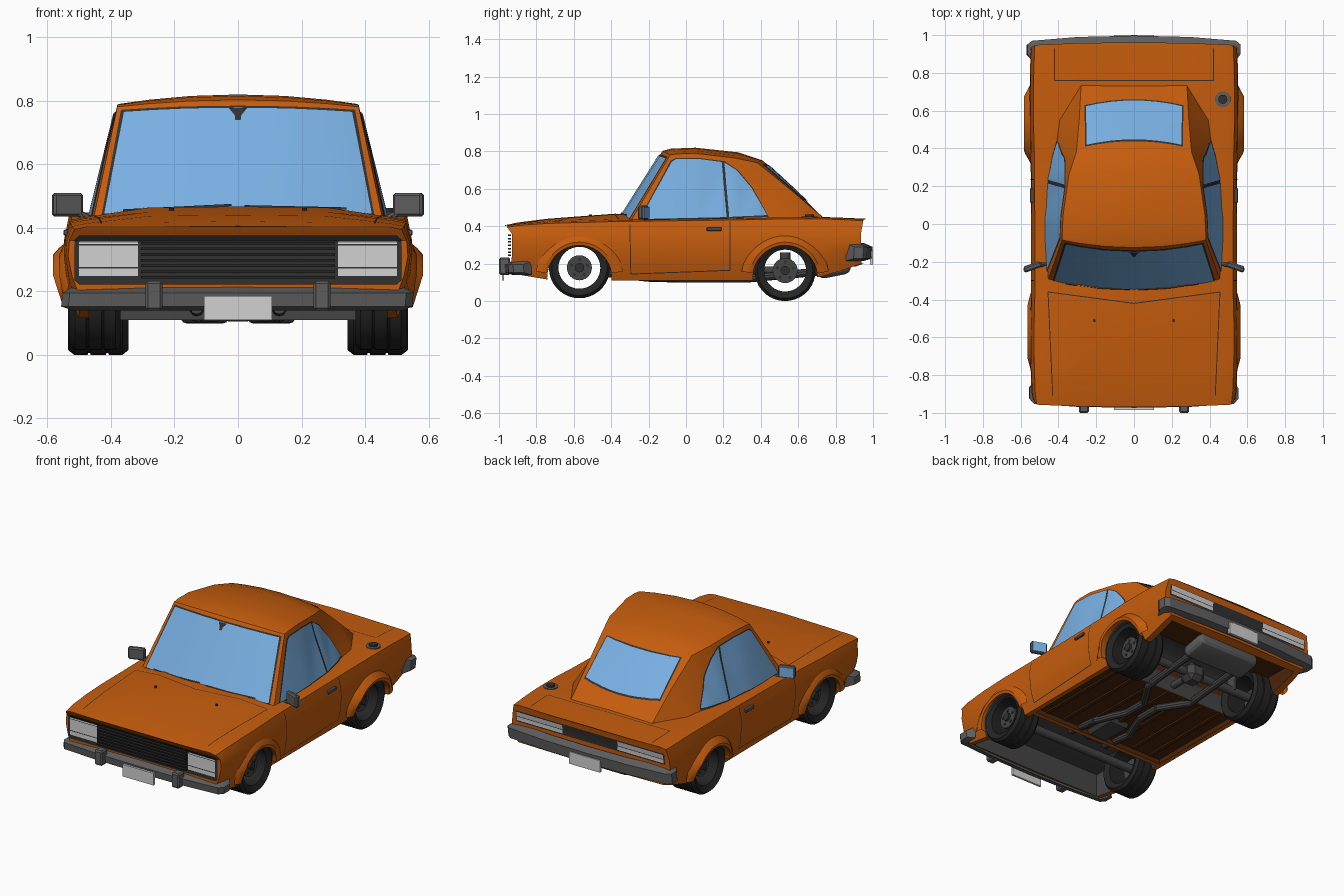
import bpy, bmesh, math
from mathutils import Vector, Matrix
from mathutils.bvhtree import BVHTree

if "Cube" in bpy.data.objects:
    bpy.data.objects.remove(bpy.data.objects["Cube"])


def material(name, rgb):
    m = bpy.data.materials.new(name)
    m.diffuse_color = (*rgb, 1)
    m.use_nodes = True
    m.node_tree.nodes["Principled BSDF"].inputs["Base Color"].default_value = m.diffuse_color
    return m


ORANGE = material("orange paint", (0.56, 0.108, 0.004))
GLASS = material("blue glass", (0.19, 0.43, 0.76))
RUBBER = material("black rubber", (0.018, 0.018, 0.018))
TRIM = material("dark trim", (0.03, 0.03, 0.03))
GREY = material("bumper grey", (0.11, 0.11, 0.11))
LAMP = material("pale lamp", (0.64, 0.64, 0.64))
STEEL = material("dark steel", (0.06, 0.06, 0.06))
UNDER = material("underbody brown", (0.07, 0.018, 0.003))
PAINTS = (ORANGE, STEEL, UNDER)


def finish(name, bm, *mats):
    me = bpy.data.meshes.new(name)
    bm.to_mesh(me)
    bm.free()
    for m in mats:
        me.materials.append(m)
    ob = bpy.data.objects.new(name, me)
    bpy.context.collection.objects.link(ob)
    return ob


def loft(name, rings, *mats, caps=True, ring_closed=True, loop=False, tri=False):
    """Skin a list of equal rings; caps bridge each end ring left to right."""
    bm = bmesh.new()
    rows = [[bm.verts.new(p) for p in r] for r in rings]
    m = len(rows[0])
    pairs = list(zip(rows, rows[1:])) + ([(rows[-1], rows[0])] if loop else [])
    for a, b in pairs:
        for i in range(m if ring_closed else m - 1):
            j = (i + 1) % m
            bm.faces.new((a[i], a[j], b[j], b[i]))
    if caps:
        for r in (rows[0], rows[-1]):
            for i in range(m // 2):
                vs = [r[i], r[i + 1], r[m - i - 1], r[(m - i) % m]]
                bm.faces.new(list(dict.fromkeys(vs)))
    bmesh.ops.recalc_face_normals(bm, faces=bm.faces)
    if tri:
        bmesh.ops.triangulate(bm, faces=bm.faces[:])
    return finish(name, bm, *mats)


def mirror_ring(half):
    return half + [(-x, y, z) for x, y, z in half[-2:0:-1]]


def box(name, lo, hi, *mats, bevel=0.0, index=0, segments=1):
    bm = bmesh.new()
    bmesh.ops.create_cube(bm, size=1)
    for v in bm.verts:
        v.co = [l + (c + 0.5) * (h - l) for c, l, h in zip(v.co, lo, hi)]
    if bevel:
        bmesh.ops.bevel(bm, geom=bm.edges[:], offset=bevel, segments=segments, profile=.5, affect='EDGES')
    for f in bm.faces:
        f.material_index = index
    return finish(name, bm, *mats)


def tube(name, a, b, r, *mats, seg=16, index=0):
    a, b = Vector(a), Vector(b)
    bm = bmesh.new()
    rot = (b - a).to_track_quat('Z', 'Y').to_matrix().to_4x4()
    bmesh.ops.create_cone(bm, cap_ends=True, segments=seg, radius1=r, radius2=r,
                          depth=(b - a).length, matrix=Matrix.Translation((a + b) / 2) @ rot)
    for f in bm.faces:
        f.material_index = index
    return finish(name, bm, *mats)


def plate(name, polys, axis, sgn, mat, off, tree):
    """Flat outlines projected along an axis onto a surface, as thin skins."""
    others = [a for a in range(3) if a != axis]
    bm = bmesh.new()
    for poly in polys:
        vs = []
        for p in poly:
            co = [0, 0, 0]
            co[others[0]], co[others[1]], co[axis] = p[0], p[1], 2 * sgn
            vs.append(bm.verts.new(co))
        bm.faces.new(vs)
    for a in others:
        for k in range(-25, 26):
            co, no = Vector(), Vector()
            co[a], no[a] = k * 0.04 + 0.0007, 1
            bmesh.ops.bisect_plane(bm, geom=bm.verts[:] + bm.edges[:] + bm.faces[:],
                                   plane_co=co, plane_no=no)
    d = Vector()
    d[axis] = -sgn
    for v in bm.verts[:]:
        hit, n, _, _ = tree.ray_cast(v.co, d)
        if hit is None:
            bm.verts.remove(v)
        else:
            v.co = hit + n * (off if n.dot(d) < 0 else -off)
    bm.normal_update()
    for f in bm.faces:
        if f.normal[axis] * sgn < 0:
            f.normal_flip()
    return finish(name, bm, mat)


def strip(pts, w=0.005):
    out = []
    for a, b in zip(pts, pts[1:]):
        a, b = Vector(a), Vector(b)
        n = (b - a).orthogonal().normalized() * w / 2
        out.append([a + n, b + n, b - n, a - n])
    return out


def rect(x0, x1, z0, z1):
    return [(x0, z0), (x1, z0), (x1, z1), (x0, z1)]


def tree_of(ob):
    return BVHTree.FromPolygons([v.co for v in ob.data.vertices], [p.vertices[:] for p in ob.data.polygons])


# Lower body: y, bottom, half width, shoulder height, centre height
rows = [(-.945, .16, .535, .395, .405), (-.90, .14, .543, .405, .42), (-.74, .115, .548, .415, .44),
        (-.57, .115, .55, .42, .453), (-.38, .11, .545, .425, .467), (0, .11, .545, .43, .45),
        (.34, .11, .547, .435, .45), (.53, .12, .552, .44, .45), (.72, .13, .552, .44, .45),
        (.85, .165, .55, .435, .445), (.95, .20, .545, .43, .44)]
rings = []
for y, zb, xm, zs, zt in rows:
    half = [(0, zb), (xm - .045, zb), (xm - .012, min(zb + .09, .26)), (xm, .31), (xm - .004, .36),
            (xm - .02, zs), (xm - .06, zs + .008), (.28, zt - .003), (0, zt)]
    lip = (-.025 if y < 0 else .012) if abs(y) > .94 else 0
    ring = []
    for x, z in half:
        yy = y + (lip if z > (.37 if y < 0 else .4) else 0)
        ring.append((x, yy * (1 - .016 * (x / .55) ** 2 * (abs(y) > .8)), z))
    rings.append(mirror_ring(ring))
body = loft("car_body", rings, *PAINTS, tri=True)
body_tree = tree_of(body)

# Hollow underside and wheel openings
WHEELS = [("front", -.57, .178, .45, .08, .563), ("rear", .53, .163, .44, .095, .583)]
cutters = [box("cut", (-.47, -.90, -.1), (.47, -.36, .29), *PAINTS, index=1),
           box("cut", (-.47, -.33, -.1), (.47, .35, .14), *PAINTS, index=2),
           box("cut", (-.465, .38, -.1), (.465, .90, .25), *PAINTS, index=2)]
cutters += [tube("cut", (-.8, w[1], .125), (.8, w[1], .125), .172, *PAINTS, seg=40, index=1) for w in WHEELS]
bpy.context.view_layer.objects.active = body
for c in cutters:
    mod = body.modifiers.new("cut", 'BOOLEAN')
    mod.operation, mod.solver, mod.object = 'DIFFERENCE', 'EXACT', c
    bpy.ops.object.modifier_apply(modifier=mod.name)
    bpy.data.objects.remove(c)

# Cabin: y, centre height, ridge half width, belt half width, edge drop, edge sweep
cab = [(-.355, .44, .455, .47, .01, .06), (-.125, .803, .38, .475, .022, .04),
       (-.08, .815, .38, .475, .028, .035), (.05, .82, .375, .475, .03, 0), (.28, .795, .345, .465, .03, -.02),
       (.41, .752, .305, .445, .012, -.03), (.58, .595, .29, .425, -.008, -.03), (.74, .44, .28, .29, 0, 0)]
rings = []
for y, z, w, xb, drop, sweep in cab:
    half = [(0, y, .40), (xb, y + sweep, .40)]
    half += [(w * t, y + sweep * t * t, z - drop * t * t) for t in (1, .75, .4, 0)]
    rings.append(mirror_ring(half))
cabin = loft("cabin_roof", rings, ORANGE, tri=True)
cab_tree = tree_of(cabin)


def arched(x0, y0, c0, x1, y1, c1, n=8):
    """Four-sided outline whose two long edges bow to a centre height."""
    ts = [2 * i / n - 1 for i in range(n + 1)]
    return ([(x0 * t, c0 + (y0 - c0) * t * t) for t in ts] +
            [(-x1 * t, c1 + (y1 - c1) * t * t) for t in ts])


# Windscreen and rear window with seals
plate("windscreen_seal", [arched(.43, .432, .432, .368, .77, .783)], 1, -1, TRIM, .003, cab_tree)
plate("windscreen", [arched(.42, .442, .442, .358, .762, .775)], 1, -1, GLASS, .006, cab_tree)
plate("interior_mirror_mount", [[(-.028, .773), (.028, .773), (.01, .75), (.008, .735), (-.008, .735), (-.01, .75)]],
      1, -1, TRIM, .008, cab_tree)
plate("wipers", strip([(-.36, .449), (-.02, .466)], .007) + strip([(.02, .462), (.34, .455)], .007),
      1, -1, TRIM, .011, cab_tree)
plate("rear_window_seal", [arched(.258, .408, .436, .262, .627, .658)], 2, 1, TRIM, .003, cab_tree)
plate("rear_window", [arched(.25, .416, .444, .254, .62, .65)], 2, 1, GLASS, .006, cab_tree)

for s, side in ((1, "right"), (-1, "left")):
    # Side windows
    plate(side + "_window_seal", [[(-.256, .428), (-.082, .75), (-.055, .764), (.07, .764), (.205, .747), (.276, .70),
                                   (.356, .605), (.442, .448)]], 0, s, TRIM, .003, cab_tree)
    plate(side + "_door_glass", [[(-.245, .437), (-.075, .745), (-.05, .758), (.07, .758), (.19, .742), (.217, .447)]],
          0, s, GLASS, .006, cab_tree)
    plate(side + "_quarter_glass", [[(.231, .448), (.204, .74), (.27, .697), (.35, .602), (.432, .457)]],
          0, s, GLASS, .006, cab_tree)
    # Door seam and handle
    plate(side + "_door_seam", strip([(-.30, .41), (-.295, .145), (.235, .165), (.235, .425)]),
          0, s, TRIM, .002, body_tree)
    box(side + "_door_handle", (s * .535 - .015, .11, .375), (s * .535 + .015, .19, .395), GREY, bevel=.004)
    # Door mirror
    m = box(side + "_mirror", (-.05, -.015, -.037), (.05, .015, .037), GREY, bevel=.008)
    g = box(side + "_mirror_glass", (-.043, .014, -.031), (.043, .019, .031), GLASS)
    for ob in (m, g):
        ob.matrix_world = Matrix.Translation((s * .537, -.228, .473)) @ Matrix.Rotation(-s * .35, 4, 'Z')
    tube(side + "_mirror_arm", (s * .46, -.21, .425), (s * .52, -.222, .455), .011, GREY, seg=8)
    # Headlamps and tail lamps
    lamp = lambda a, b, z0, z1: rect(min(s * a, s * b), max(s * a, s * b), z0, z1)
    plate(side + "_headlamp", [lamp(.315, .50, .248, .272), lamp(.315, .50, .277, .345), lamp(.315, .50, .349, .364)],
          1, -1, LAMP, .009, body_tree)
    plate(side + "_tail_lamp", [lamp(.19, .505, .338, .362), lamp(.19, .505, .366, .394)], 1, 1, LAMP, .008, body_tree)
    box(side + "_bumper_guard", (s * .265 - .027, -1.0, .14), (s * .265 + .027, -.94, .232), GREY, bevel=.008)
    tube(side + "_hood_pin", (s * .21, -.51, .44), (s * .21, -.51, .463), .008, TRIM, seg=8)

    for name, y, z, xc, hw, xf in WHEELS:
        # Flared arch, fading into the body towards its ends
        sections = []
        for i in range(21):
            a = math.radians(8 + 164 * i / 20)
            lip = .542 + (xf - .542) * min(1, math.sin(a) * 1.5)
            sections.append([(s * x, y + r * math.cos(a), .125 + r * math.sin(a)) for r, x in
                             ((.235, .535), (.212, .5 * lip + .272), (.19, lip), (.173, lip - .004), (.172, .50))])
        loft(f"{side}_{name}_arch", sections, ORANGE, caps=False, ring_closed=False)
        # Tyre, open hub disc and bolts
        prof = [(.112, -.8), (.148, -1), (.163, -.8), (.163, -.35), (.157, -.33), (.157, -.27), (.163, -.25),
                (.163, .25), (.157, .27), (.157, .33), (.163, .35), (.163, .8), (.148, 1), (.112, .8)]
        turn = [2 * math.pi * i / 36 for i in range(36)]
        loft(f"{side}_{name}_tyre", [[(s * xc + s * hw * t, y + r * math.cos(a), z + r * math.sin(a)) for r, t in prof]
                                     for a in turn], RUBBER, caps=False, loop=True)
        hub = s * (xc + hw * .45)
        tube(f"{side}_{name}_hub", (hub - s * .03, y, z), (hub, y, z), .067, STEEL, seg=24)
        tube(f"{side}_{name}_hub_cap", (hub, y, z), (hub + s * .014, y, z), .025, TRIM, seg=12)
        for i in range(5):
            a = 2 * math.pi * i / 5 + .3
            p = Vector((hub, y + .045 * math.cos(a), z + .045 * math.sin(a)))
            tube(f"{side}_{name}_bolt", p, p + Vector((s * .004, 0, 0)), .009, TRIM, seg=8)
    # Rear spring and exhaust pipe
    tube(side + "_rear_spring", (s * .30, .53, .16), (s * .30, .53, .26), .028, STEEL)
    path = [(s * .13, -.42, .15), (s * .13, -.2, .125), (s * .05, 0, .12), (s * .05, .15, .12),
            (s * .16, .32, .12), (s * .16, .74, .16)]
    for a, b in zip(path, path[1:]):
        tube(side + "_exhaust_pipe", a, b, .022, STEEL, seg=10)

# Panel seams on hood and trunk
plate("hood_seam", strip([(-.43, -.91), (-.455, -.36), (0, -.42), (.455, -.36), (.43, -.91)]), 2, 1, TRIM, .002, body_tree)
plate("trunk_seam", strip([(-.42, .93), (-.42, .76), (.42, .76), (.42, .93)]), 2, 1, TRIM, .002, body_tree)

# Front grille and rear panel
plate("grille_surround", [[(-.515, .235), (-.50, .222), (.50, .222), (.515, .235), (.515, .365), (.50, .378),
                           (-.50, .378), (-.515, .365)]], 1, -1, TRIM, .005, body_tree)
for i in range(7):
    box("grille_slat", (-.305, -.953, .24 + i * .018), (.305, -.935, .248 + i * .018), RUBBER)
plate("rear_panel", [rect(-.512, .512, .328, .399)], 1, 1, TRIM, .004, body_tree)


# Wraparound bumpers and licence plates
def bumper(name, path, z0, z1):
    s = math.copysign(1, path[0][1])
    full = path + [(-x, y) for x, y in path[-2::-1]]
    loft(name, [[(x * .94, y - s * .045, z0), (x - .004, y - s * .004, z0 + .012), (x, y, z1 - .02),
                 (x * .94, y - s * .045, z1)] for x, y in full], GREY)


bumper("front_bumper", [(.553, -.87), (.553, -.925), (.53, -.952), (.3, -.968), (0, -.973)], .14, .215)
bumper("rear_bumper", [(.565, .90), (.565, .95), (.54, .97), (.3, .99), (0, .997)], .215, .31)
box("front_licence_plate", (-.107, -.985, .11), (.107, -.972, .185), LAMP)
box("rear_licence_plate", (-.107, .985, .195), (.107, 1.0, .27), LAMP)

# Fuel cap
tube("fuel_cap_ring", (.47, .66, .43), (.47, .66, .452), .042, GREY, seg=20)
tube("fuel_cap", (.47, .66, .44), (.47, .66, .462), .024, TRIM, seg=16)

# Running gear underneath
for name, y, z, xc, hw, xf in WHEELS:
    tube(name + "_axle", (-.45, y, z), (.45, y, z), .026, STEEL)
tube("drive_shaft", (0, -.42, .16), (0, .5, .163), .022, STEEL)
box("differential", (-.06, .47, .105), (.06, .59, .22), STEEL, bevel=.03)
box("gearbox", (-.08, -.40, .115), (.08, -.12, .2), STEEL, bevel=.02)
muffler = box("muffler", (-.22, -.09, -.04), (.22, .09, .04), GREY, bevel=.035, segments=3)
muffler.matrix_world = Matrix.Translation((0, .79, .172)) @ Matrix.Rotation(.2, 4, 'X')
for i in range(7):
    x = -.39 + i * .13
    box("floor_rib", (x - .012, -.32, .13), (x + .012, .34, .142), UNDER)

# Smooth shading with sharp edges kept
bpy.ops.object.select_all(action='SELECT')
bpy.context.view_layer.objects.active = body
bpy.ops.object.shade_smooth_by_angle(angle=math.radians(28))
